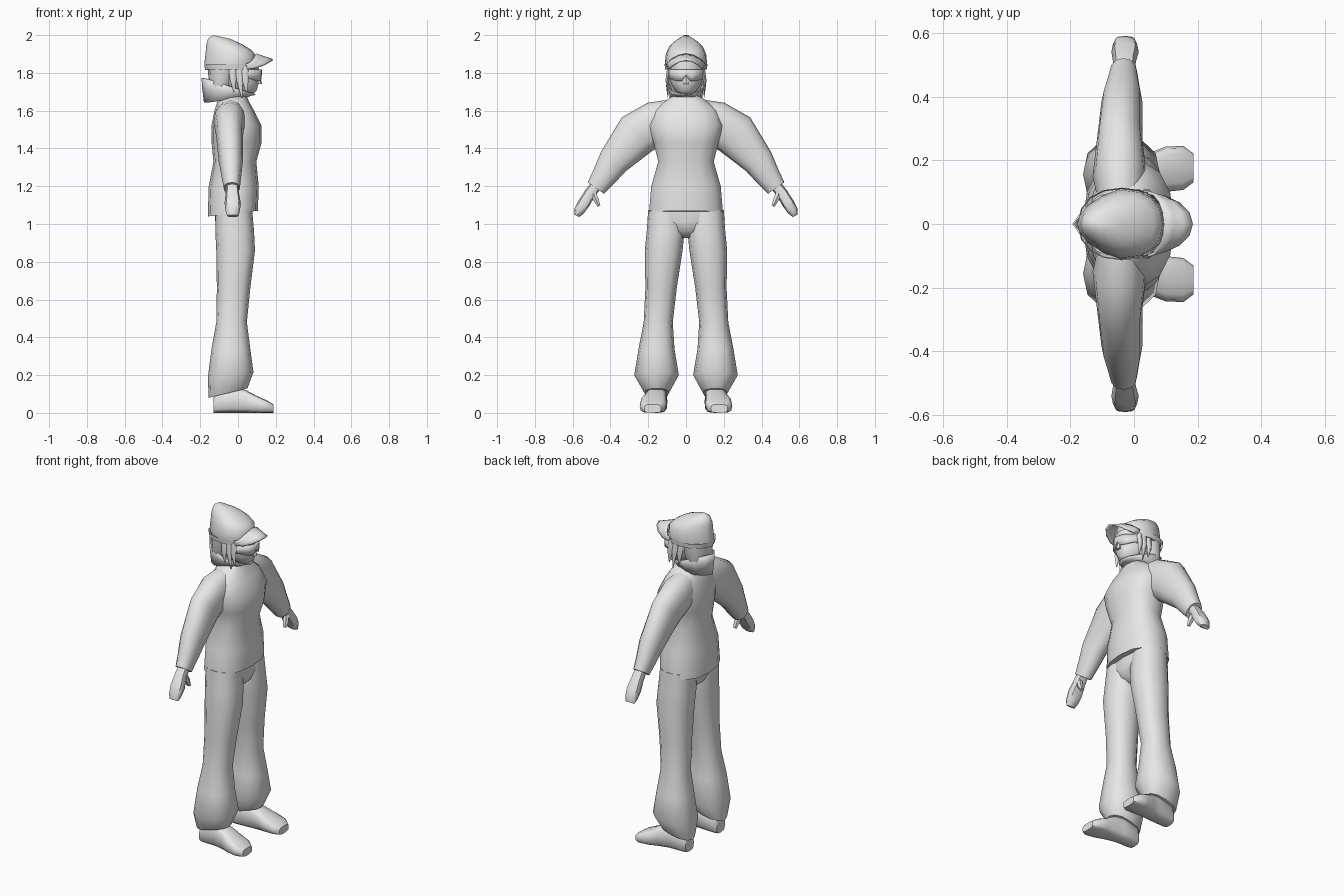
import bpy, bmesh, math
from mathutils import Vector

cube = bpy.data.objects.get("Cube")
if cube:
    bpy.data.objects.remove(cube)

grey = bpy.data.materials.new("light grey")
grey.use_nodes = True
grey.diffuse_color = (0.8, 0.8, 0.8, 1)
grey.node_tree.nodes["Principled BSDF"].inputs["Base Color"].default_value = (0.8, 0.8, 0.8, 1)


def loft(name, rings, sides=12, power=1.0, angle=50, caps=True):
    """Skin a row of rounded rings, each (centre, half axis u, half axis v)."""
    bm = bmesh.new()
    rows = []
    for c, u, v in rings:
        row = []
        for i in range(sides):
            t = 2 * math.pi * i / sides
            a, b = (math.copysign(abs(f) ** power, f) for f in (math.cos(t), math.sin(t)))
            row.append(bm.verts.new(Vector(c) + Vector(u) * a + Vector(v) * b))
        rows.append(row)
    for low, high in zip(rows, rows[1:]):
        for i in range(sides):
            j = (i + 1) % sides
            bm.faces.new((low[i], low[j], high[j], high[i]))
    if caps:
        bm.faces.new(rows[0][::-1])
        bm.faces.new(rows[-1])
    return finish(name, bm, angle)


def finish(name, bm, angle=50):
    bmesh.ops.recalc_face_normals(bm, faces=bm.faces)
    mesh = bpy.data.meshes.new(name)
    bm.to_mesh(mesh)
    bm.free()
    mesh.materials.append(grey)
    ob = bpy.data.objects.new(name, mesh)
    bpy.context.collection.objects.link(ob)
    bpy.ops.object.select_all(action='DESELECT')
    bpy.context.view_layer.objects.active = ob
    ob.select_set(True)
    bpy.ops.object.shade_smooth_by_angle(angle=math.radians(angle))
    return ob


def level(z, back, front, half, y=0, tilt=0):
    """Horizontal ring from its x extents and half width; tilt lifts the toe side."""
    r = (front - back) / 2
    return ((back + front) / 2, y, z), (r, 0, tilt), (0, half, 0)


def mirror(ob):
    mod = ob.modifiers.new("mirror", 'MIRROR')
    mod.use_axis = (False, True, False)
    return ob


def across(points):
    """Rings square to a path in the y-z plane: (x, y, z, half x, half thickness)."""
    rings = []
    for i, (x, y, z, rx, rn) in enumerate(points):
        a, b = points[max(i - 1, 0)], points[min(i + 1, len(points) - 1)]
        d = Vector((0, b[1] - a[1], b[2] - a[2])).normalized()
        rings.append(((x, y, z), (rx, 0, 0), (0, -d.z * rn, d.y * rn)))
    return rings


# Sweater body
loft("sweater", [
    level(1.055, -.16, .105, .2, tilt=.015), level(1.2, -.155, .11, .188),
    level(1.33, -.13, .097, .15), level(1.43, -.14, .125, .175),
    level(1.52, -.14, .125, .2), level(1.6, -.125, .085, .175),
    level(1.645, -.11, .06, .12), level(1.68, -.09, .045, .07)], 14, .85)

# Sleeves, hands and thumbs
mirror(loft("sleeve", across([
    (-.04, .06, 1.58, .07, .085), (-.045, .15, 1.54, .085, .115),
    (-.045, .26, 1.475, .072, .12), (-.038, .385, 1.33, .064, .083),
    (-.035, .435, 1.25, .052, .066), (-.033, .477, 1.19, .043, .053)]), 12, .9))
mirror(loft("hand", across([
    (-.03, .475, 1.205, .032, .03), (-.03, .51, 1.16, .036, .03),
    (-.028, .54, 1.11, .043, .032), (-.028, .565, 1.07, .038, .028),
    (-.028, .578, 1.043, .03, .014)]), 8, .8))
mirror(loft("thumb", across([
    (-.02, .495, 1.17, .018, .02), (-.01, .475, 1.125, .018, .016),
    (-.008, .46, 1.094, .012, .009)]), 6))

# Trousers: hips and flared legs
loft("hips", [level(.925, -.05, .02, .02), level(.96, -.1, .065, .11),
              level(1.01, -.12, .078, .19), level(1.09, -.125, .075, .19)], 14, .85)
mirror(loft("trouser_leg", [
    level(.105, -.155, .05, .065, .155, .025), level(.2, -.16, .082, .118, .156, .015),
    level(.34, -.14, .065, .095, .156), level(.48, -.115, .047, .077, .147),
    level(.66, -.112, .065, .083, .132), level(.86, -.115, .09, .1, .118),
    level(.96, -.12, .085, .1, .108), level(1.075, -.12, .075, .095, .105)], 12, .85))


# Shoes: heel-to-toe sections with a flat sole
def shoe_ring(x, y, half, top):
    return (x, y, top / 2), (0, half, 0), (0, 0, top / 2)


mirror(loft("shoe", [
    shoe_ring(-.13, .15, .04, .08), shoe_ring(-.11, .15, .052, .12),
    shoe_ring(-.02, .153, .052, .138), shoe_ring(.04, .162, .058, .122),
    shoe_ring(.1, .172, .071, .09), shoe_ring(.155, .176, .069, .065),
    shoe_ring(.187, .176, .045, .045)], 12, .6))

# Neck, head and nose
loft("neck", [level(1.62, -.09, .03, .055), level(1.75, -.08, .03, .055)], 10)
loft("head", [
    level(1.685, -.01, .075, .03), level(1.705, -.07, .098, .058),
    level(1.745, -.12, .11, .082), level(1.8, -.135, .113, .092),
    level(1.86, -.14, .105, .095)], 14, .9)
loft("nose", [level(1.742, .09, .128, .017), level(1.79, .09, .114, .008)], 6)

# Wraparound glasses with a notch over the nose
bm = bmesh.new()
outline = [(-.095, 1.765, .02), (-.088, 1.77, .065), (-.055, 1.757, .105),
           (-.025, 1.757, .122), (0, 1.787, .126)]
outline += [(-y, z, x) for y, z, x in outline[-2::-1]]
low = [bm.verts.new((x, y, z)) for y, z, x in outline]
high = [bm.verts.new((x, y, 1.818)) for y, z, x in outline]
for i in range(len(low) - 1):
    bm.faces.new((low[i], low[i + 1], high[i + 1], high[i]))
glasses = finish("glasses", bm)
glasses.modifiers.new("thickness", 'SOLIDIFY').thickness = .008

# Hair: back mass and pointed side locks
loft("back_hair", [level(1.67, -.14, -.06, .06), level(1.74, -.155, -.02, .092),
                   level(1.84, -.16, .02, .1)], 12)
for i, (x, tip, end) in enumerate([(.035, .045, 1.695), (.005, .02, 1.67), (-.03, -.02, 1.7)]):
    mirror(loft("side_lock_%d" % (i + 1), [
        ((x, .088, 1.835), (.02, 0, 0), (0, .012, 0)),
        ((x + .004, .1, 1.76), (.017, 0, 0), (0, .01, 0)),
        ((tip, .096, end), (.003, 0, 0), (0, .002, 0))], 6))

# Cap: egg-shaped crown, narrow at the back
def crown_ring(z, back, front, half, tilt=0):
    return level(z, back, front, half, tilt=tilt)


cap = loft("cap", [
    crown_ring(1.82, -.175, .09, .108, .006), crown_ring(1.852, -.178, .095, .112),
    crown_ring(1.9, -.172, .09, .107), crown_ring(1.937, -.168, .065, .093, -.012),
    crown_ring(1.968, -.158, .02, .065, -.015), crown_ring(1.99, -.13, -.04, .025, -.01)],
    16, .9, 60)
for v in cap.data.vertices:
    if v.co.x < -.04:
        v.co.y *= 1 - 2.6 * (-.04 - v.co.x)
loft("cap_band", [level(1.818, -.172, .1, .11), level(1.847, -.176, .102, .114)], 16, .9, caps=False)

# Curved brim, arched across its width
bm = bmesh.new()
rows = []
for s in range(4):
    row = []
    for k in range(-4, 5):
        a = k / 4 * math.pi / 2
        x = .045 + (.05 + .03 * s) * math.cos(a)
        y = .105 * math.sin(a) * (1 - .03 * s)
        row.append(bm.verts.new((x, y, 1.903 - .01 * s - .055 * math.sin(a) ** 2)))
    rows.append(row)
for a, b in zip(rows, rows[1:]):
    for i in range(8):
        bm.faces.new((a[i], a[i + 1], b[i + 1], b[i]))
bmesh.ops.remove_doubles(bm, verts=bm.verts, dist=.0005)
brim = finish("cap_brim", bm)
brim.modifiers.new("thickness", 'SOLIDIFY').thickness = .009

# Open collar: tall and pointed behind, low in front
collar = loft("collar", [
    level(1.657, -.165, .05, .085, tilt=.015), level(1.7, -.175, .075, .09, tilt=-.02),
    level(1.728, -.178, .092, .096, tilt=-.045)], 12, 1.0, caps=False)
for v in collar.data.vertices:
    if v.co.x < -.16:
        v.co.x -= .015
collar.modifiers.new("thickness", 'SOLIDIFY').thickness = .006
